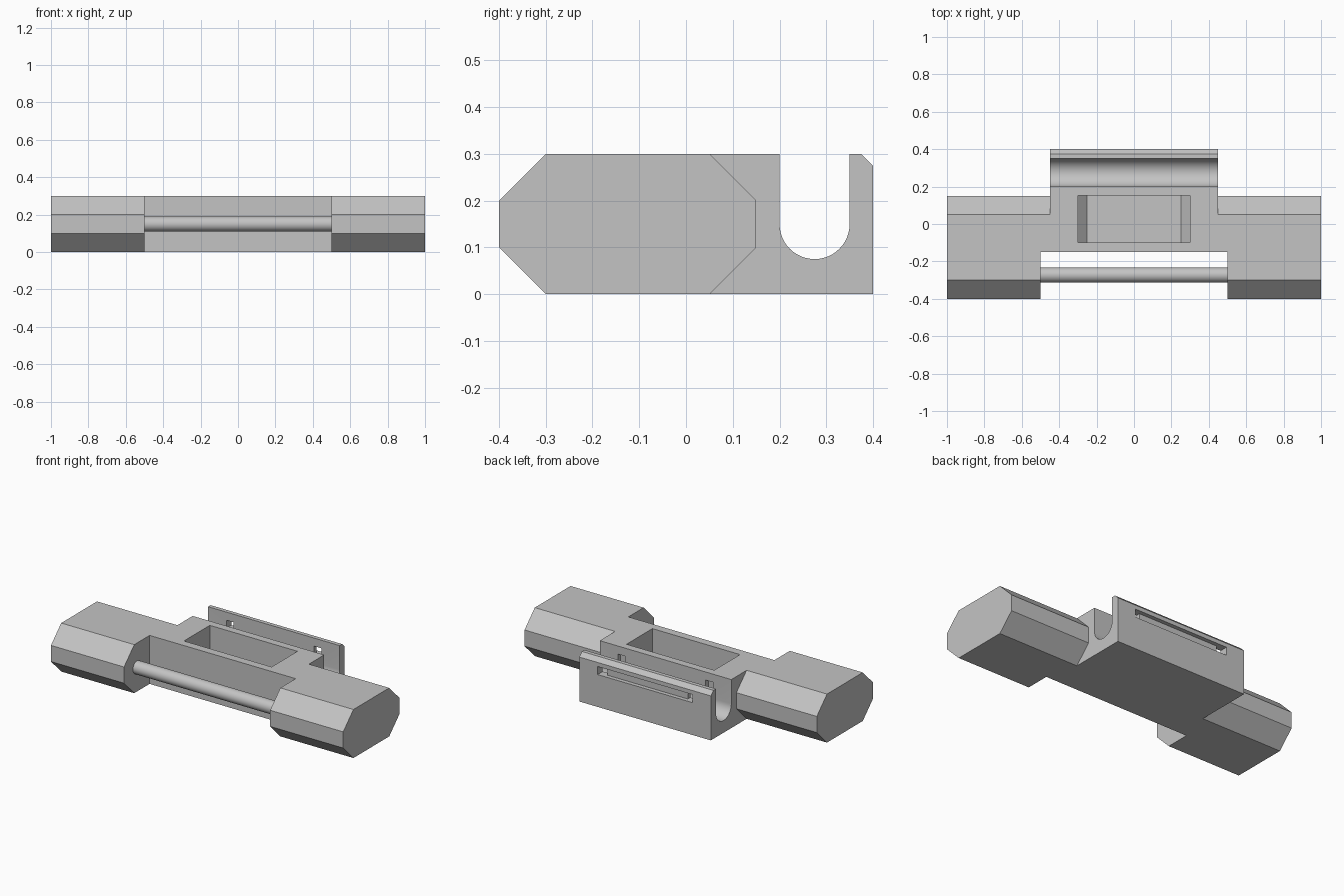
import bpy, bmesh, math

cube = bpy.data.objects.get("Cube")
if cube:
    bpy.data.objects.remove(cube, do_unlink=True)

grey = bpy.data.materials.new("plain_grey")
grey.use_nodes = True
colour = (0.55, 0.55, 0.55, 1)
grey.diffuse_color = colour
grey.node_tree.nodes["Principled BSDF"].inputs["Base Color"].default_value = colour


def prism(name, profile, start, end, axis="x"):
    """Extrude a profile: (y, z) points along x, or (x, z) points along y."""
    bm = bmesh.new()
    rings = []
    for d in (start, end):
        rings.append([bm.verts.new((d, a, b) if axis == "x" else (a, d, b))
                      for a, b in profile])
    bm.faces.new(rings[0])
    bm.faces.new(rings[1])
    n = len(profile)
    for i in range(n):
        j = (i + 1) % n
        bm.faces.new((rings[0][i], rings[0][j], rings[1][j], rings[1][i]))
    bmesh.ops.recalc_face_normals(bm, faces=bm.faces)
    mesh = bpy.data.meshes.new(name)
    bm.to_mesh(mesh)
    bm.free()
    mesh.materials.append(grey)
    obj = bpy.data.objects.new(name, mesh)
    bpy.context.collection.objects.link(obj)
    return obj


def box(name, x, y, z):
    return prism(name, [(y[0], z[0]), (y[1], z[0]), (y[1], z[1]), (y[0], z[1])], *x)


def combine(target, other, operation):
    """Apply an exact boolean and discard the helper."""
    other.hide_render = True
    mod = target.modifiers.new("boolean", "BOOLEAN")
    mod.operation = operation
    mod.solver = "EXACT"
    mod.object = other
    bpy.context.view_layer.update()
    graph = bpy.context.evaluated_depsgraph_get()
    mesh = bpy.data.meshes.new_from_object(target.evaluated_get(graph))
    target.modifiers.clear()
    target.data = mesh
    bpy.data.objects.remove(other, do_unlink=True)


def smooth(obj):
    bpy.ops.object.select_all(action="DESELECT")
    obj.select_set(True)
    bpy.context.view_layer.objects.active = obj
    bpy.ops.object.shade_smooth_by_angle(angle=math.radians(25))


# Eight-sided bar with a notch across the front
body = prism("body", [(-0.4, 0.1), (-0.4, 0.2), (-0.3, 0.3), (0.05, 0.3),
                      (0.15, 0.2), (0.15, 0.1), (0.05, 0), (-0.3, 0)], -1, 1)
combine(body, box("notch", (-0.5, 0.5), (-0.6, -0.15), (-0.1, 0.5)), "DIFFERENCE")

# Rear block with a round-bottomed channel and a chamfered back lip
arc = [(0.275 + 0.075 * math.cos(t), 0.15 - 0.075 * math.sin(t))
       for t in (math.pi * i / 24 for i in range(25))]
clip = [(0, 0), (0.4, 0), (0.4, 0.275), (0.375, 0.3), (0.35, 0.3)]
clip += arc + [(0.2, 0.3), (0, 0.3)]
combine(body, prism("rear_clip", clip, -0.45, 0.45), "UNION")

# Top pocket with sloped ends at its floor
pocket = [(-0.25, 0.05), (0.25, 0.05), (0.3, 0.1), (0.3, 0.4), (-0.3, 0.4), (-0.3, 0.1)]
combine(body, prism("pocket", pocket, -0.1, 0.153, "y"), "DIFFERENCE")

# Long recess outside the back lip, with a pin hole at each end
combine(body, box("recess", (-0.325, 0.325), (0.375, 0.5), (0.2, 0.25)), "DIFFERENCE")
for side in (-1, 1):
    x = sorted((side * 0.275, side * 0.325))
    combine(body, box("pin_hole", x, (0.175, 0.45), (0.2, 0.25)), "DIFFERENCE")
smooth(body)

# Round rod bridging the front notch
ring = [(-0.273 + 0.04 * math.cos(t), 0.15 + 0.04 * math.sin(t))
        for t in (math.tau * i / 48 for i in range(48))]
smooth(prism("front_rod", ring, -0.5, 0.5))
